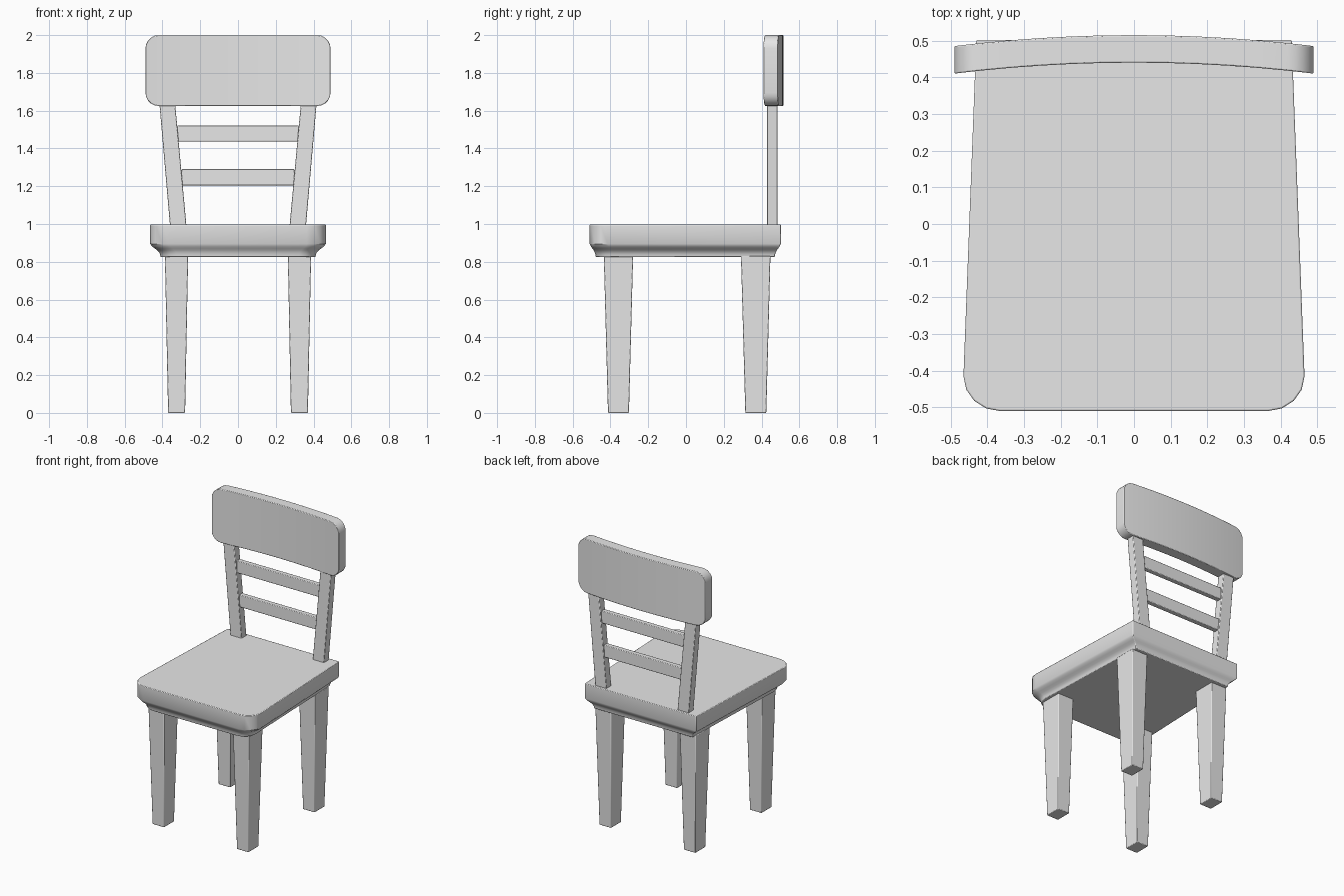
import bpy, bmesh, math

if "Cube" in bpy.data.objects:
    bpy.data.objects.remove(bpy.data.objects["Cube"], do_unlink=True)

GREY = (0.8, 0.8, 0.8, 1.0)
mat = bpy.data.materials.new("light grey")
mat.use_nodes = True
mat.diffuse_color = GREY
mat.node_tree.nodes["Principled BSDF"].inputs["Base Color"].default_value = GREY


def loft(name, rings, bevel=0.004, smooth=35):
    """Skin equal-length rings of points, cap both ends and soften the edges."""
    bm = bmesh.new()
    loops = [[bm.verts.new(p) for p in ring] for ring in rings]
    n = len(loops[0])
    for a, b in zip(loops, loops[1:]):
        for i in range(n):
            j = (i + 1) % n
            bm.faces.new((a[i], a[j], b[j], b[i]))
    bm.faces.new(loops[0][::-1])
    bm.faces.new(loops[-1])
    bmesh.ops.recalc_face_normals(bm, faces=bm.faces)
    mesh = bpy.data.meshes.new(name)
    bm.to_mesh(mesh)
    bm.free()
    obj = bpy.data.objects.new(name, mesh)
    bpy.context.collection.objects.link(obj)
    mesh.materials.append(mat)
    bpy.ops.object.select_all(action="DESELECT")
    obj.select_set(True)
    bpy.context.view_layer.objects.active = obj
    if bevel:
        mod = obj.modifiers.new("soft edges", "BEVEL")
        mod.width = bevel
        mod.segments = 2
        mod.limit_method = "ANGLE"
        mod.angle_limit = math.radians(50)
    bpy.ops.object.shade_smooth_by_angle(angle=math.radians(smooth))
    return obj


def rect(x0, x1, y0, y1, z):
    return [(x0, y0, z), (x1, y0, z), (x1, y1, z), (x0, y1, z)]


def mirrored(name, rings):
    """Left (+x) and right (-x) copies of a part."""
    loft("left_" + name, rings)
    loft("right_" + name, [[(-x, y, z) for x, y, z in r] for r in rings])


# Seat: tapered plan with rounded front corners, moulded underside
half = [(0.465 - 0.10 * (1 - math.cos(a)), -0.415 - 0.095 * math.sin(a))
        for a in (math.radians(d) for d in (0, 22.5, 45, 67.5, 90))]
half = [(0.43, 0.502)] + half
plan = half + [(-x, y) for x, y in reversed(half)]
# (height, inset in x, inset in y)
moulding = [(0.825, 0.055, 0.032), (0.84, 0.052, 0.030), (0.852, 0.046, 0.026),
            (0.862, 0.036, 0.021), (0.872, 0.022, 0.013), (0.882, 0.009, 0.006),
            (0.895, 0, 0), (0.997, 0, 0)]
loft("seat", [[(x * (1 - ix / 0.465), y * (1 - iy / 0.51), z) for x, y in plan]
              for z, ix, iy in moulding])

# Tapered legs
mirrored("front_leg", [rect(0.28, 0.37, -0.413, -0.302, 0),
                       rect(0.264, 0.387, -0.435, -0.28, 0.83)])
mirrored("back_leg", [rect(0.28, 0.37, 0.314, 0.425, 0),
                      rect(0.264, 0.387, 0.291, 0.447, 0.83)])

# Back posts leaning outward
mirrored("back_post", [rect(0.272, 0.359, 0.43, 0.485, 0.98),
                       rect(0.335, 0.418, 0.43, 0.485, 1.66)])

# Cross rails
for name, w, z0, z1 in (("lower_rail", 0.30, 1.205, 1.29),
                        ("upper_rail", 0.32, 1.437, 1.522)):
    loft(name, [rect(-w, w, 0.44, 0.475, z0), rect(-w, w, 0.44, 0.475, z1)])

# Curved top panel: columns across x, shortened at the ends by the corner arcs
W, Z0, Z1, R = 0.49, 1.625, 2.0, 0.07
arc = [math.radians(d) for d in (0, 18, 36, 54, 72, 90)]
side = [(W - R + R * math.cos(a), R - R * math.sin(a)) for a in arc]
side += [(x, 0) for x in (0.34, 0.26, 0.17, 0.085)]
columns = [(-x, c) for x, c in side] + [(0, 0)] + side[::-1]
panel = []
for x, c in columns:
    y = 0.44 - 0.03 * (x / W) ** 2
    panel.append([(x, y, Z0 + c), (x, y + 0.075, Z0 + c),
                  (x, y + 0.075, Z1 - c), (x, y, Z1 - c)])
loft("top_panel", panel)
